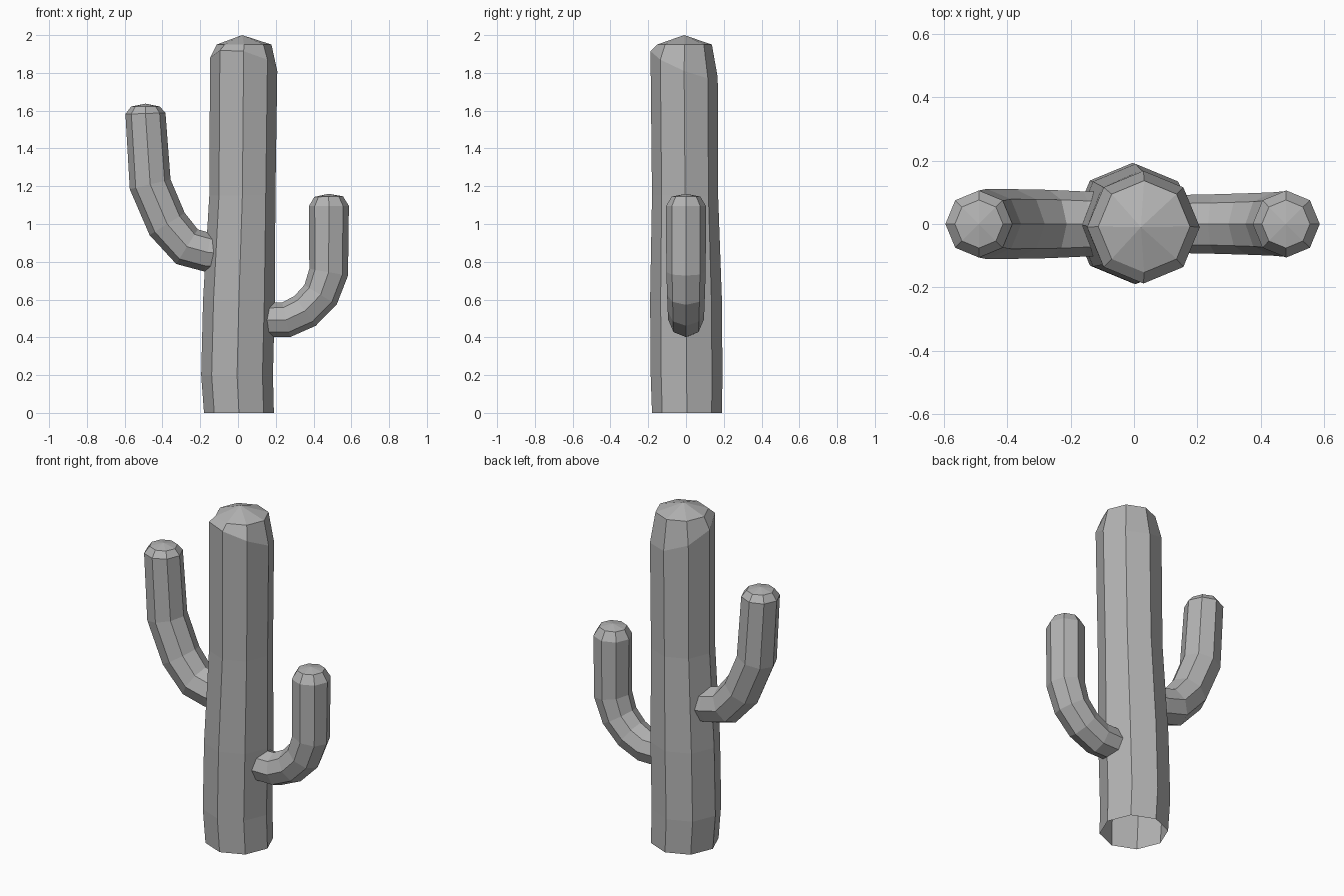
import bpy, bmesh
from math import sin, cos, tau
from mathutils import Vector

cube = bpy.data.objects.get("Cube")
if cube:
    bpy.data.objects.remove(cube, do_unlink=True)

SIDES = 8
COLOUR = (0.45, 0.45, 0.45, 1)
grey = bpy.data.materials.new("cactus grey")
grey.diffuse_color = COLOUR
grey.use_nodes = True
grey.node_tree.nodes["Principled BSDF"].inputs["Base Color"].default_value = COLOUR


def skin(name, rings, tip):
    """Join rings of points into a faceted shell closed by a fan at the tip."""
    bm = bmesh.new()
    loops = [[bm.verts.new(p) for p in ring] for ring in rings]
    end = bm.verts.new(tip)
    for i in range(SIDES):
        j = (i + 1) % SIDES
        for a, b in zip(loops, loops[1:]):
            bm.faces.new((a[i], a[j], b[j], b[i]))
        bm.faces.new((loops[-1][i], loops[-1][j], end))
    bmesh.ops.recalc_face_normals(bm, faces=bm.faces)
    mesh = bpy.data.meshes.new(name)
    bm.to_mesh(mesh)
    bm.free()
    mesh.materials.append(grey)
    bpy.context.collection.objects.link(bpy.data.objects.new(name, mesh))


def trunk_ring(x, y, z, r, tilt_x=0, tilt_y=0):
    angles = [tau * i / SIDES for i in range(SIDES)]
    return [(x + r * cos(a), y + r * sin(a), z + tilt_x * cos(a) + tilt_y * sin(a))
            for a in angles]


def arm(name, path, tip):
    """Sweep an octagon along (x, z, radius) points in the y = 0 plane."""
    points = [Vector((x, 0, z)) for x, z, r in path]
    side = Vector((0, 1, 0))
    rings = []
    for k, p in enumerate(points):
        into = (p - points[max(k - 1, 0)]).normalized()
        out = (points[min(k + 1, len(points) - 1)] - p).normalized()
        across = side.cross(into + out).normalized()
        r = path[k][2]
        rings.append([p + r * (across * cos(tau * i / SIDES) + side * sin(tau * i / SIDES))
                      for i in range(SIDES)])
    skin(name, rings, tip)


# Trunk: open at the base, slightly wavy, with a slanted shoulder below the cap
skin("trunk", [
    trunk_ring(0.005, 0.005, 0, 0.185),
    trunk_ring(-0.005, 0.003, 0.2, 0.19),
    trunk_ring(0.005, 0, 0.6, 0.19),
    trunk_ring(0.023, -0.005, 1.15, 0.175),
    trunk_ring(0.03, -0.01, 1.845, 0.178, -0.035, -0.07),
    trunk_ring(0.032, -0.008, 1.95, 0.145),
], (0.022, -0.01, 2.0))

# Arms: bent tubes rising from inside the trunk
arm("right_arm", [
    (-0.05, 0.84, 0.1), (-0.16, 0.85, 0.103), (-0.27, 0.88, 0.108), (-0.375, 1.0, 0.11),
    (-0.465, 1.21, 0.111), (-0.49, 1.585, 0.106), (-0.49, 1.622, 0.076),
], (-0.49, 0, 1.637))
arm("left_arm", [
    (0.06, 0.49, 0.09), (0.255, 0.493, 0.094), (0.355, 0.54, 0.097), (0.437, 0.625, 0.1),
    (0.48, 0.745, 0.104), (0.481, 1.095, 0.106), (0.48, 1.145, 0.076),
], (0.48, 0, 1.16))
